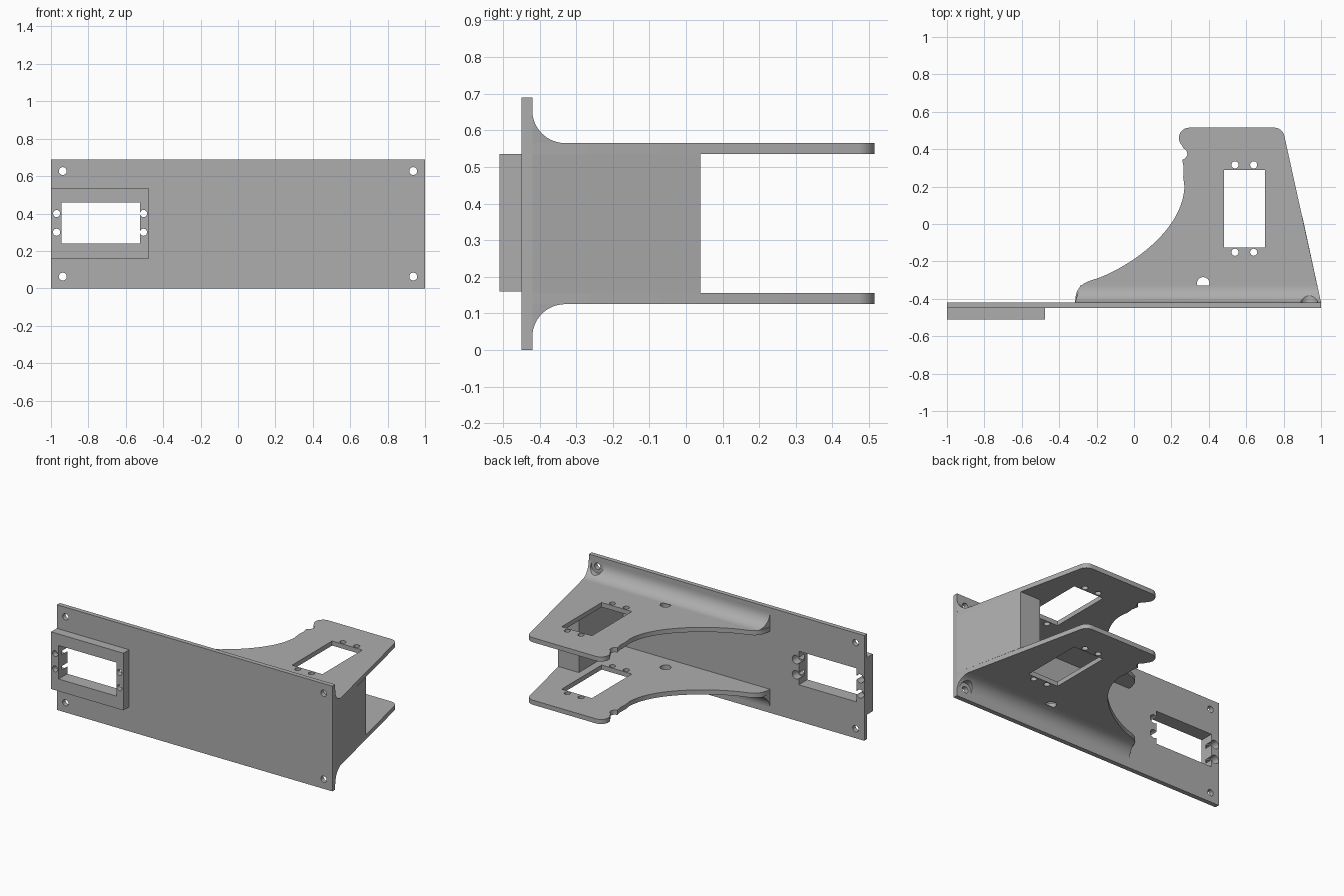
import bpy
import bmesh
from math import sin, cos, radians
from mathutils import Vector
from mathutils.geometry import interpolate_bezier

cube = bpy.data.objects.get("Cube")
if cube:
    bpy.data.objects.remove(cube, do_unlink=True)

grey = bpy.data.materials.new("plain grey")
grey.use_nodes = True
grey.diffuse_color = (0.42, 0.42, 0.42, 1)
grey.node_tree.nodes["Principled BSDF"].inputs["Base Color"].default_value = grey.diffuse_color


def prism(name, outline, lo, hi, axis):
    """Extrude a closed 2D outline from lo to hi along the named axis."""
    place = {"x": lambda a, b, c: (c, a, b),
             "y": lambda a, b, c: (a, c, b),
             "z": lambda a, b, c: (a, b, c)}[axis]
    bm = bmesh.new()
    face = bm.faces.new([bm.verts.new(place(a, b, lo)) for a, b in outline])
    out = bmesh.ops.extrude_face_region(bm, geom=[face])
    moved = [g for g in out["geom"] if isinstance(g, bmesh.types.BMVert)]
    bmesh.ops.translate(bm, verts=moved, vec=Vector(place(0, 0, hi - lo)))
    bmesh.ops.recalc_face_normals(bm, faces=bm.faces)
    mesh = bpy.data.meshes.new(name)
    bm.to_mesh(mesh)
    bm.free()
    mesh.materials.append(grey)
    obj = bpy.data.objects.new(name, mesh)
    bpy.context.collection.objects.link(obj)
    return obj


def rect(a0, a1, b0, b1):
    return [(a0, b0), (a1, b0), (a1, b1), (a0, b1)]


def arc(ca, cb, r, start, end, n=10):
    angles = [radians(start + (end - start) * i / n) for i in range(n + 1)]
    return [(ca + r * cos(t), cb + r * sin(t)) for t in angles]


def circle(ca, cb, r):
    return arc(ca, cb, r, 0, 360, 24)[:-1]


def curve(*points, n=16):
    p = [Vector((a, b, 0)) for a, b in points]
    return [(v.x, v.y) for v in interpolate_bezier(*p, n)]


def cut(obj, cutters):
    """Subtract (outline, lo, hi, axis) prisms from an object."""
    bpy.context.view_layer.objects.active = obj
    for spec in cutters:
        tool = prism("cutter", *spec)
        tool.hide_render = True
        mod = obj.modifiers.new("cut", "BOOLEAN")
        mod.operation = "DIFFERENCE"
        mod.solver = "EXACT"
        mod.object = tool
        bpy.ops.object.modifier_apply(modifier=mod.name)
        bpy.data.objects.remove(tool, do_unlink=True)


FRONT, BACK = -0.45, -0.42      # plate faces
BOTTOM, TOP = 0.125, 0.565      # outer shelf faces
THICK = 0.03
SLOPE = 0.217                   # slant of the outer edge


def slant_x(y):
    return 1 - (y - BACK) * SLOPE


# Back plate and raised servo frame share the window and screw holes
plate = prism("mounting_plate", rect(-1, 1, 0, 0.69), FRONT, BACK, "y")
frame = prism("servo_frame", rect(-1, -0.475, 0.16, 0.535), -0.51, FRONT, "y")
window = [(rect(-0.945, -0.525, 0.24, 0.46), -0.6, -0.3, "y")]
for x in (-0.97, -0.505):
    for z in (0.3, 0.4):
        window.append((circle(x, z, 0.019), -0.6, -0.3, "y"))
        window.append((circle(x, z, 0.028), -0.475, -0.3, "y"))
corners = [(circle(x, z, 0.021), -0.6, -0.3, "y")
           for x in (-0.937, 0.937) for z in (0.063, 0.627)]
cut(plate, window + corners)
cut(frame, window)

# Shelf outline: curved inner edge, small notch, rounded tip, slanted outer edge
shelf_outline = (
    [(-0.315, BACK - 0.01)]
    + curve((-0.315, BACK), (-0.315, -0.34), (-0.275, -0.315), (-0.225, -0.3), n=8)
    + curve((-0.225, -0.3), (-0.08, -0.26), (0.26, -0.06), (0.27, 0.2), n=24)[1:]
    + [(0.263, 0.25), (0.266, 0.3), (0.258, 0.343)]
    + arc(0.255, 0.375, 0.03, -70, 70)
    + arc(0.295, 0.46, 0.055, 225, 90)
    + arc(0.75, 0.46, 0.055, 90, 12)
    + [(1, BACK), (1, BACK - 0.01)]
)
shelf_cuts = [(rect(0.48, 0.7, -0.125, 0.29), -1, 2, "z"),
              (circle(0.37, -0.317, 0.033), -1, 2, "z")]
shelf_cuts += [(circle(x, y, 0.019), -1, 2, "z")
               for x in (0.54, 0.64) for y in (-0.151, 0.316)]

# Upper and lower shelves, each with an outer fillet cleared around the screw
R = 0.09
smooth = [plate, frame]
for name, outer, side in (("upper", TOP, 1), ("lower", BOTTOM, -1)):
    inner = outer - side * THICK
    shelf = prism(name + "_shelf", shelf_outline, min(inner, outer), max(inner, outer), "z")
    cut(shelf, shelf_cuts)
    profile = [(BACK, outer)] + [(a, outer + side * b)
                                 for a, b in arc(BACK + R, R, R, 180, 270, 14)]
    fillet = prism(name + "_fillet", profile, -0.315, 1, "x")
    for v in fillet.data.vertices:
        v.co.x = slant_x(v.co.y) if v.co.x > 0 else v.co.x + (v.co.y - BACK) * 0.3
    z = 0.627 if side > 0 else 0.063
    cut(fillet, [(circle(0.937, z, 0.045), BACK - 0.1, 0, "y")])
    smooth += [shelf, fillet]

# Thick side wall joining the shelves
wall_outline = [(0.75, BACK), (1, BACK), (slant_x(0.04), 0.04), (0.75, 0.04)]
smooth.append(prism("side_wall", wall_outline, BOTTOM + THICK, TOP - THICK, "z"))

# Smooth curved surfaces while keeping edges sharp
bpy.ops.object.select_all(action="DESELECT")
for obj in smooth:
    obj.select_set(True)
bpy.context.view_layer.objects.active = plate
bpy.ops.object.shade_smooth_by_angle(angle=radians(30))
